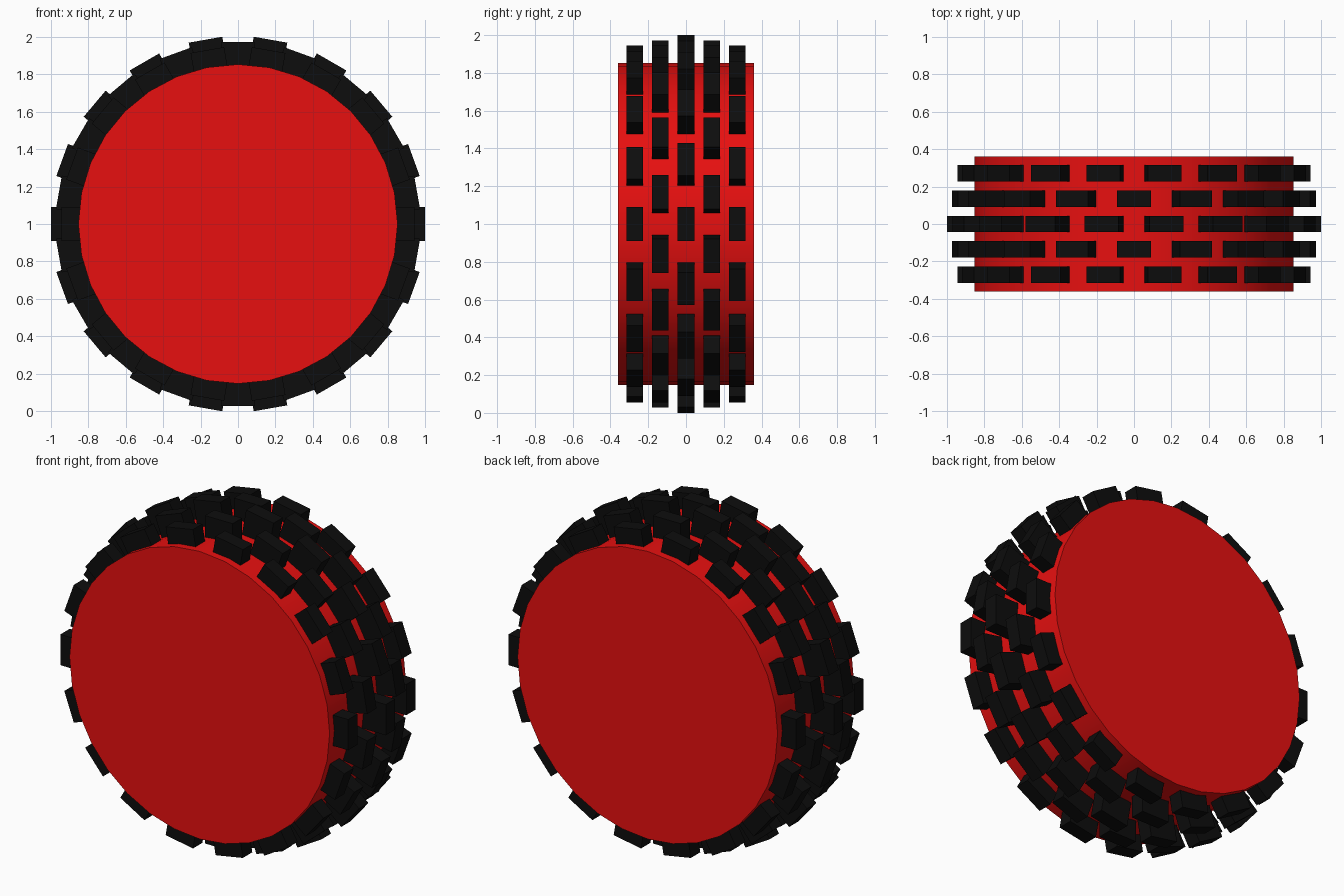
import bpy, bmesh
from math import pi, radians
from mathutils import Matrix, Vector

if "Cube" in bpy.data.objects:
    bpy.data.objects.remove(bpy.data.objects["Cube"])

RIM_R, HALF_W = 0.853, 0.36
BLOCKS = 18


def material(name, color):
    m = bpy.data.materials.new(name)
    m.diffuse_color = color
    m.use_nodes = True
    m.node_tree.nodes["Principled BSDF"].inputs["Base Color"].default_value = m.diffuse_color
    return m


red = material("red", (0.8, 0.005, 0.005, 1))
black = material("black", (0.004, 0.004, 0.004, 1))

# Wheel drum lying along y
bpy.ops.mesh.primitive_cylinder_add(vertices=32, radius=RIM_R, depth=2 * HALF_W,
                                    location=(0, 0, 1), rotation=(pi / 2, 0, 0))
drum = bpy.context.object
drum.name = "wheel_drum"
drum.data.materials.append(red)
bpy.ops.object.shade_smooth_by_angle(angle=radians(30))


# One ring of tread blocks
def tread_row(name, y, outer_r, phase):
    inner_r = 0.82
    bm = bmesh.new()
    size = Matrix.Diagonal((outer_r - inner_r, 0.088, 0.182, 1))
    place = Matrix.Translation(Vector(((outer_r + inner_r) / 2, y, 0)))
    for i in range(BLOCKS):
        turn = Matrix.Rotation((i + phase) * 2 * pi / BLOCKS, 4, 'Y')
        bmesh.ops.create_cube(bm, size=1, matrix=turn @ place @ size)
    mesh = bpy.data.meshes.new(name)
    bm.to_mesh(mesh)
    bm.free()
    mesh.materials.append(black)
    row = bpy.data.objects.new(name, mesh)
    row.location.z = 1
    bpy.context.collection.objects.link(row)


# Staggered rows, stepping down in height toward the edges
tread_row("tread_center", 0, 1.0, 0)
for side, s in (("front", -1), ("back", 1)):
    tread_row("tread_middle_" + side, s * 0.136, 0.972, 0.5)
    tread_row("tread_outer_" + side, s * 0.272, 0.944, 0)
